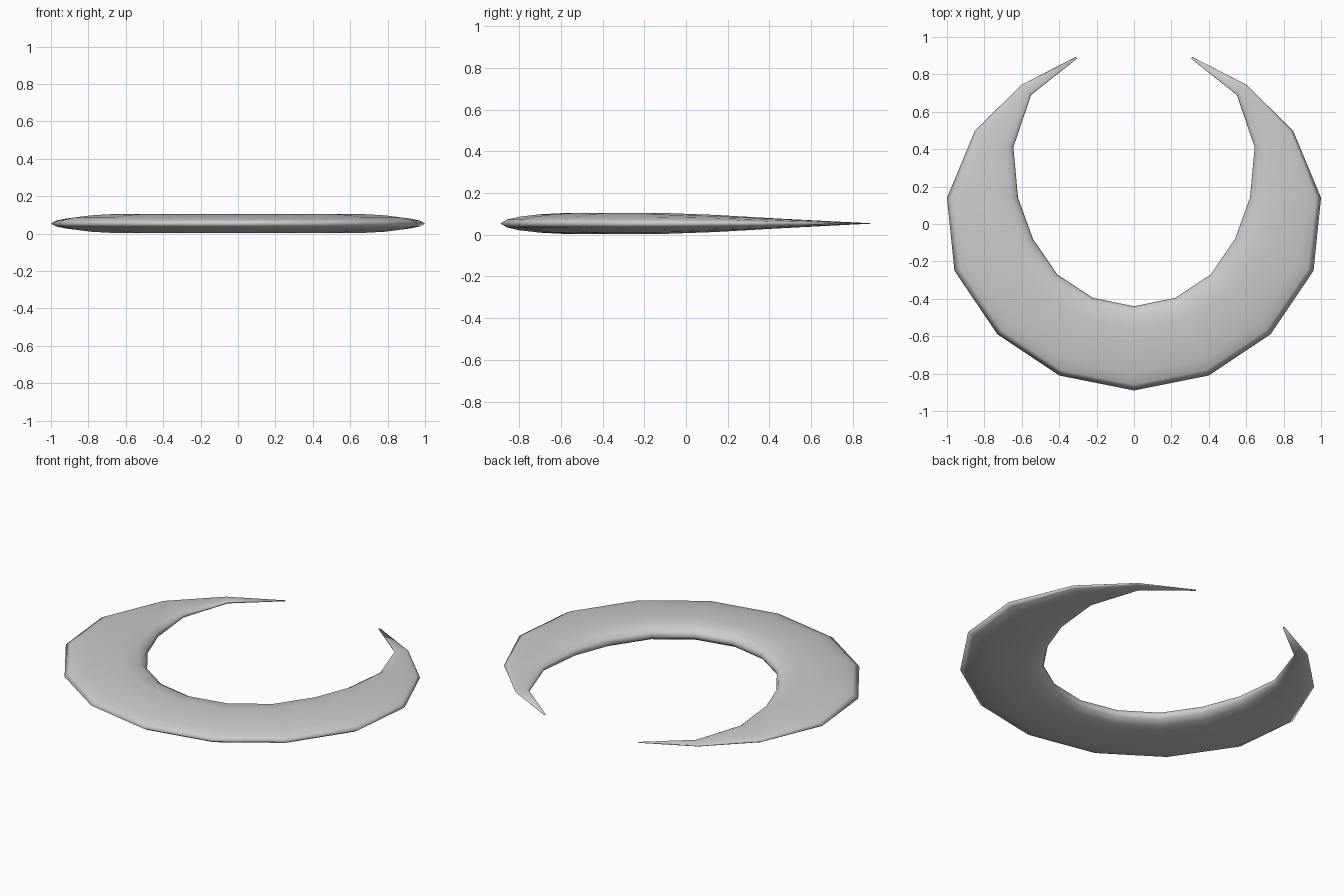
import bpy, bmesh

if "Cube" in bpy.data.objects:
    bpy.data.objects.remove(bpy.data.objects["Cube"])

# Right half of the crescent: outer rim, inner rim, half thickness per station
stations = [
    ((0.00, -0.890), (0.00, -0.440), 0.051),
    ((0.40, -0.810), (0.22, -0.395), 0.051),
    ((0.73, -0.590), (0.41, -0.270), 0.051),
    ((0.96, -0.250), (0.54, -0.080), 0.051),
    ((1.00, 0.140), (0.62, 0.140), 0.041),
    ((0.85, 0.500), (0.645, 0.410), 0.024),
    ((0.60, 0.745), (0.55, 0.690), 0.010),
    ((0.312, 0.893), (0.305, 0.884), 0.001),
]
MID_Z = 0.054

# Upper half of the section: (position from outer to inner rim, height)
upper = [(0, 0), (0.07, 0.37), (0.2, 0.63), (0.42, 0.86),
         (0.72, 1), (0.9, 0.8), (0.98, 0.4), (1, 0)]
section = upper + [(t, -h) for t, h in reversed(upper[1:-1])]

# Mirror the stations to run from the left tip to the right tip
left = [((-o[0], o[1]), (-i[0], i[1]), h) for o, i, h in reversed(stations[1:])]

bm = bmesh.new()
rings = []
for o, i, half in left + stations:
    rings.append([bm.verts.new((o[0] + (i[0] - o[0]) * t,
                                o[1] + (i[1] - o[1]) * t,
                                MID_Z + half * h)) for t, h in section])

# Skin between the rings, with closed tips
n = len(section)
for a, b in zip(rings, rings[1:]):
    for k in range(n):
        bm.faces.new((a[k], a[(k + 1) % n], b[(k + 1) % n], b[k]))
bm.faces.new(rings[0])
bm.faces.new(rings[-1])
bmesh.ops.recalc_face_normals(bm, faces=bm.faces)
for f in bm.faces:
    f.smooth = True

mesh = bpy.data.meshes.new("crescent")
bm.to_mesh(mesh)
bm.free()
crescent = bpy.data.objects.new("crescent", mesh)
bpy.context.collection.objects.link(crescent)
